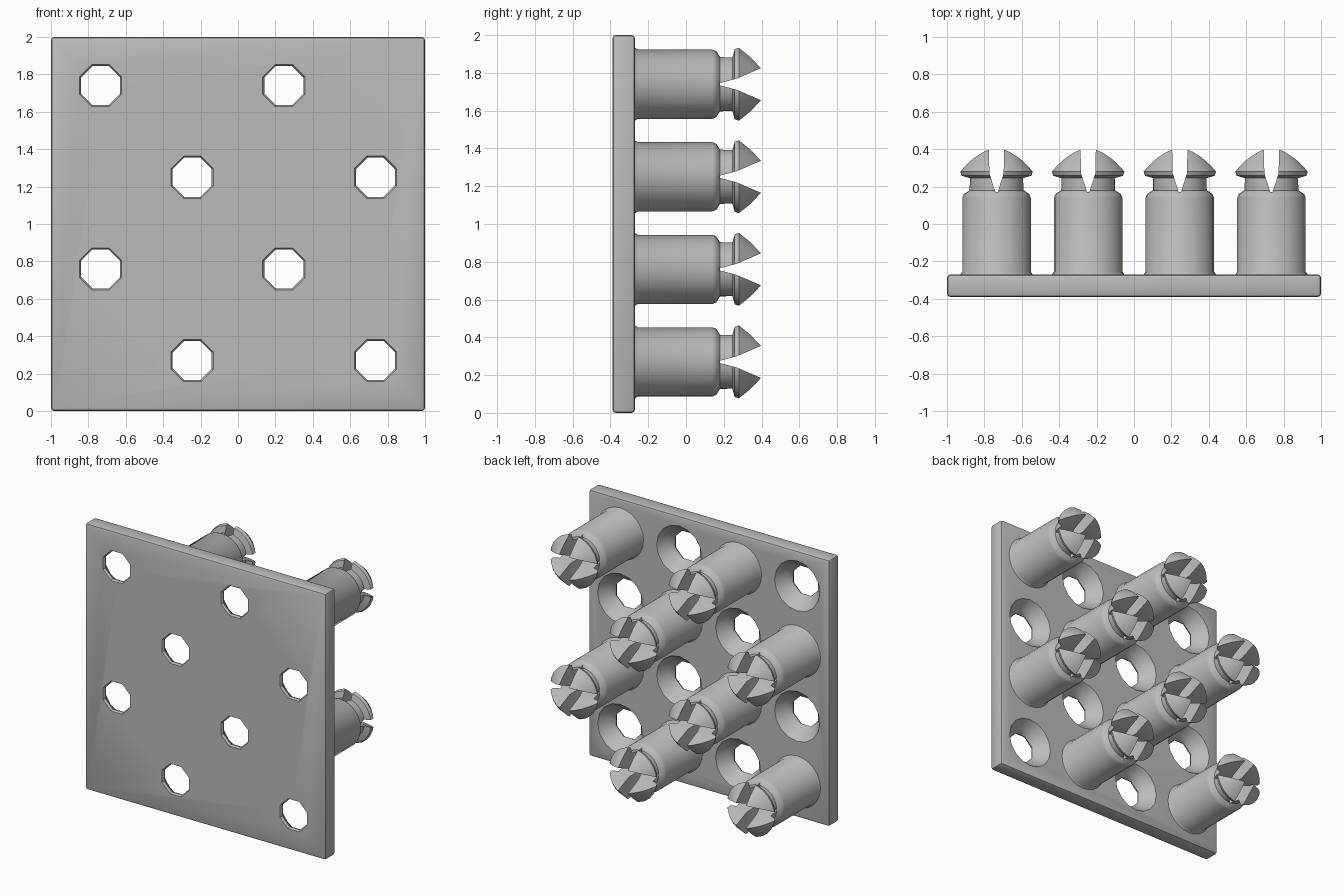
import bpy, bmesh, math

default = bpy.data.objects.get("Cube")
if default:
    bpy.data.objects.remove(default, do_unlink=True)

grey = bpy.data.materials.new("plain_grey")
grey.use_nodes = True
colour = (0.5, 0.5, 0.5, 1)
grey.diffuse_color = colour
grey.node_tree.nodes["Principled BSDF"].inputs["Base Color"].default_value = colour


def make_object(name, bm):
    bmesh.ops.recalc_face_normals(bm, faces=bm.faces[:])
    mesh = bpy.data.meshes.new(name)
    bm.to_mesh(mesh)
    bm.free()
    mesh.materials.append(grey)
    obj = bpy.data.objects.new(name, mesh)
    bpy.context.collection.objects.link(obj)
    return obj


def lathe(bm, profile, sides, x=0, z=0, octagon_rings=0):
    """Closed solid turned around the y axis from (radius, y) points."""
    rings = []
    for i, (radius, y) in enumerate(profile):
        ring = []
        for k in range(sides):
            a = math.tau * k / sides
            r = radius
            if i < octagon_rings and k % 2 == 0:
                r *= math.cos(math.pi / 8)
            ring.append(bm.verts.new((x + r * math.cos(a), y, z + r * math.sin(a))))
        rings.append(ring)
    for low, high in zip(rings, rings[1:]):
        for k in range(sides):
            n = (k + 1) % sides
            bm.faces.new((low[k], low[n], high[n], high[k]))
    bm.faces.new(rings[0])
    bm.faces.new(rings[-1][::-1])


def wedge(name, outline, along_x):
    """Slot cutter: a mirrored (half width, y) outline run through the peg."""
    points = outline + [(-w, y) for w, y in reversed(outline)]
    bm = bmesh.new()
    ends = []
    for reach in (-0.4, 0.4):
        ends.append([bm.verts.new((reach, y, w) if along_x else (w, y, reach))
                     for w, y in points])
    for k in range(len(points)):
        n = (k + 1) % len(points)
        bm.faces.new((ends[0][k], ends[0][n], ends[1][n], ends[1][k]))
    bm.faces.new(ends[0])
    bm.faces.new(ends[1][::-1])
    return make_object(name, bm)


def apply(obj, modifier):
    bpy.context.view_layer.objects.active = obj
    bpy.ops.object.modifier_apply(modifier=modifier.name)


def cut(obj, cutter):
    cutter.hide_render = True
    mod = obj.modifiers.new("cut", "BOOLEAN")
    mod.operation = "DIFFERENCE"
    mod.solver = "EXACT"
    mod.object = cutter
    apply(obj, mod)
    bpy.data.objects.remove(cutter, do_unlink=True)


def smooth(obj, degrees):
    bpy.ops.object.select_all(action="DESELECT")
    obj.select_set(True)
    bpy.context.view_layer.objects.active = obj
    bpy.ops.object.shade_smooth_by_angle(angle=math.radians(degrees))


# Alternating grid of pegs and holes
pegs, holes = [], []
for row in range(4):
    for col in range(4):
        spot = ((col - 1.5) * 0.49, 0.27 + row * 0.49)
        (holes if (row + col) % 2 else pegs).append(spot)

# Square plate with softened edges
bm = bmesh.new()
bmesh.ops.create_cube(bm, size=1)
for v in bm.verts:
    v.co = (v.co.x * 2, v.co.y * 0.12 - 0.33, v.co.z * 2 + 1)
plate = make_object("plate", bm)
bevel = plate.modifiers.new("soft_edges", "BEVEL")
bevel.width = 0.018
bevel.segments = 2
apply(plate, bevel)

# Octagonal holes opening into round bowls at the back
bowl = [(0.126, -0.42), (0.122, -0.39), (0.113, -0.375), (0.116, -0.362),
        (0.14, -0.335), (0.168, -0.30), (0.188, -0.27), (0.2, -0.25)]
bm = bmesh.new()
for x, z in holes:
    lathe(bm, bowl, 16, x, z, octagon_rings=4)
cut(plate, make_object("hole_cutter", bm))
smooth(plate, 35)

# Peg: round body, narrow neck and barbed head
body = [(0.17, -0.30), (0.197, -0.275), (0.183, -0.255), (0.183, 0.14),
        (0.175, 0.16), (0.145, 0.18), (0.145, 0.245), (0.19, 0.258),
        (0.198, 0.28), (0.15, 0.34), (0.092, 0.40)]
bm = bmesh.new()
lathe(bm, body, 24)
peg = make_object("peg_1", bm)

# Crossed slots split the head into four prongs
cut(peg, wedge("upright_slot", [(0.006, 0.17), (0.038, 0.27), (0.042, 0.45)], False))
cut(peg, wedge("level_slot", [(0.006, 0.18), (0.03, 0.27), (0.108, 0.45)], True))
smooth(peg, 35)

for i, (x, z) in enumerate(pegs):
    obj = peg
    if i:
        obj = bpy.data.objects.new(f"peg_{i + 1}", peg.data)
        bpy.context.collection.objects.link(obj)
    obj.location = (x, 0, z)
